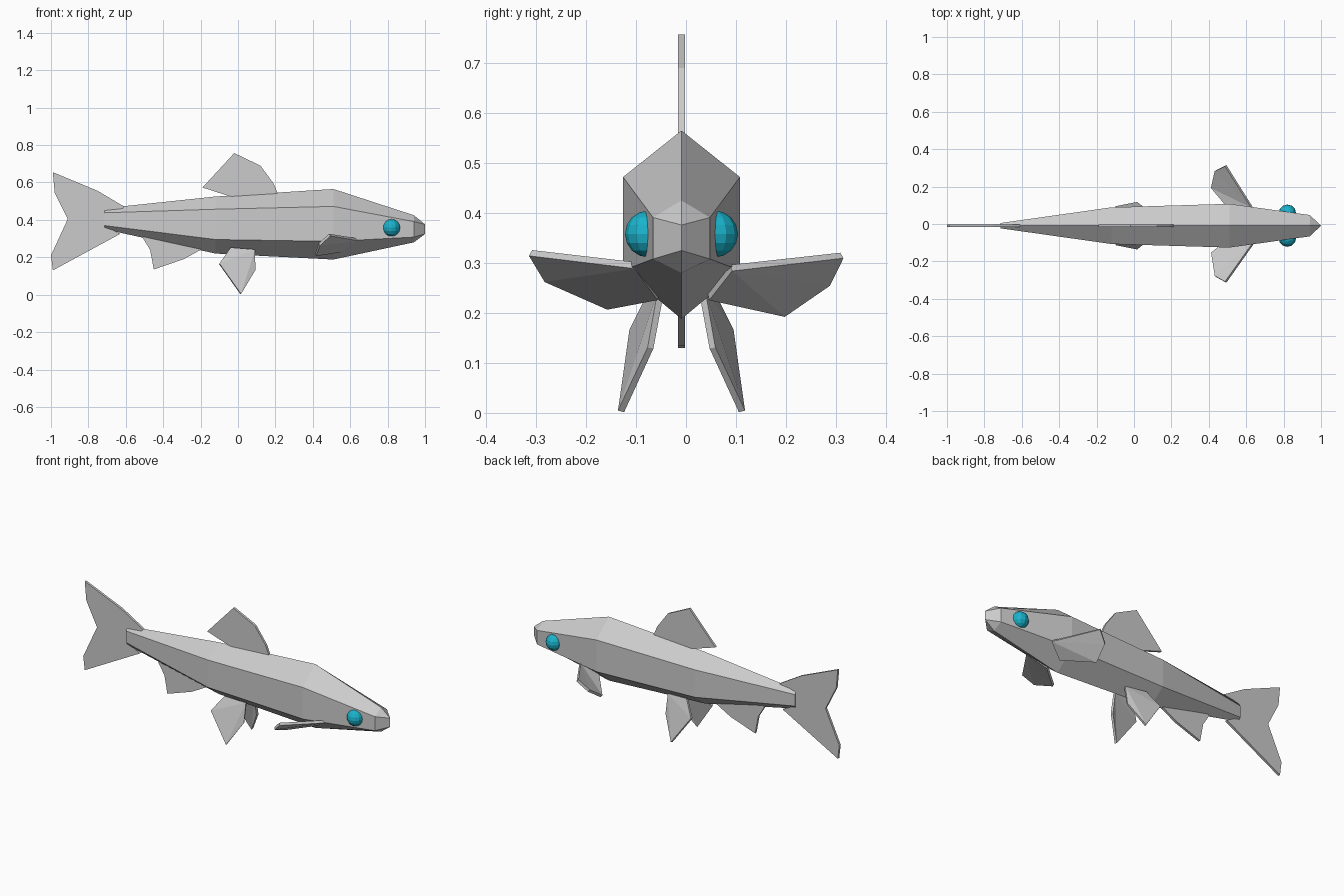
import bpy, bmesh
from mathutils import Vector

if "Cube" in bpy.data.objects:
    bpy.data.objects.remove(bpy.data.objects["Cube"])

CY = -0.009  # body mid-plane


def make(name, verts, faces, thick=0.0):
    me = bpy.data.meshes.new(name)
    me.from_pydata(verts, [], faces)
    bm = bmesh.new()
    bm.from_mesh(me)
    bmesh.ops.recalc_face_normals(bm, faces=bm.faces)
    bm.to_mesh(me)
    bm.free()
    ob = bpy.data.objects.new(name, me)
    bpy.context.collection.objects.link(ob)
    if thick:
        mod = ob.modifiers.new("Thickness", 'SOLIDIFY')
        mod.thickness = thick
        mod.offset = 0
    return ob


# Body: hexagonal rings (x, half width, top, upper side, lower side, bottom)
rings = [(-0.715, 0.014, 0.462, 0.438, 0.37, 0.35),
         (-0.12, 0.098, 0.525, 0.457, 0.295, 0.22),
         (0.51, 0.117, 0.565, 0.472, 0.285, 0.188),
         (0.94, 0.057, 0.425, 0.391, 0.308, 0.28)]
verts, faces = [], []
for x, w, t, u, l, b in rings:
    verts += [(x, CY, t), (x, CY + w, u), (x, CY + w, l),
              (x, CY, b), (x, CY - w, l), (x, CY - w, u)]
for r in range(len(rings) - 1):
    for i in range(6):
        j = (i + 1) % 6
        faces.append((r * 6 + i, r * 6 + j, r * 6 + 6 + j, r * 6 + 6 + i))
faces.append(tuple(range(6)))
# Nose: the last ring closes onto a short vertical edge
k = (len(rings) - 1) * 6
n = len(verts)
verts += [(1.0, CY, 0.376), (1.0, CY, 0.325)]
faces += [(k, k + 1, n), (k + 1, k + 2, n + 1, n), (k + 2, k + 3, n + 1),
          (k + 3, k + 4, n + 1), (k + 4, k + 5, n, n + 1), (k + 5, k, n)]
make("body", verts, faces)


# Upright fins on the mid-plane
def flat_fin(name, pts):
    make(name, [(x, CY, z) for x, z in pts], [tuple(range(len(pts)))], 0.014)


flat_fin("tail_fin", [(-0.99, 0.655), (-0.75, 0.555), (-0.61, 0.472), (-0.62, 0.455),
                      (-0.7, 0.445), (-0.7, 0.362), (-0.63, 0.325), (-0.99, 0.13),
                      (-1.0, 0.21), (-0.91, 0.405), (-0.98, 0.545)])
flat_fin("dorsal_fin", [(-0.19, 0.573), (-0.02, 0.757), (0.12, 0.69), (0.19, 0.595),
                        (0.215, 0.535), (0.0, 0.52), (-0.05, 0.528)])
flat_fin("anal_fin", [(-0.51, 0.305), (-0.47, 0.24), (-0.45, 0.135), (-0.29, 0.19),
                      (-0.19, 0.245), (-0.2, 0.27), (-0.49, 0.33)])

# Paired pelvic fins
pelvic = [(0.09, 0.042, 0.24), (0.09, 0.062, 0.13), (0.015, 0.121, 0.003),
          (-0.1, 0.098, 0.165), (-0.04, 0.055, 0.25)]
for side, s in (("left", 1), ("right", -1)):
    make("pelvic_fin_" + side, [(x, CY + s * y, z) for x, y, z in pelvic],
         [(0, 1, 2), (0, 2, 3), (0, 3, 4)], 0.013)

# Paired pectoral fins, slightly different in pose
fan = [(0, 1, 2), (0, 2, 3), (0, 3, 4)]
make("pectoral_fin_left", [(0.63, 0.09, 0.29), (0.49, 0.312, 0.315), (0.435, 0.285, 0.26),
                           (0.415, 0.195, 0.198), (0.54, 0.045, 0.232)], fan, 0.015)
make("pectoral_fin_right", [(0.64, -0.1, 0.295), (0.49, -0.311, 0.32), (0.435, -0.28, 0.268),
                            (0.415, -0.155, 0.213), (0.54, -0.055, 0.232)], fan, 0.015)

# Eyes
teal = bpy.data.materials.new("teal")
teal.diffuse_color = (0.01, 0.45, 0.6, 1)
teal.use_nodes = True
teal.node_tree.nodes["Principled BSDF"].inputs["Base Color"].default_value = teal.diffuse_color
for side, s in (("left", 1), ("right", -1)):
    bpy.ops.mesh.primitive_uv_sphere_add(segments=12, ring_count=8, radius=0.047,
                                         location=(0.82, CY + s * 0.066, 0.358))
    eye = bpy.context.object
    eye.name = "eye_" + side
    eye.data.materials.append(teal)
